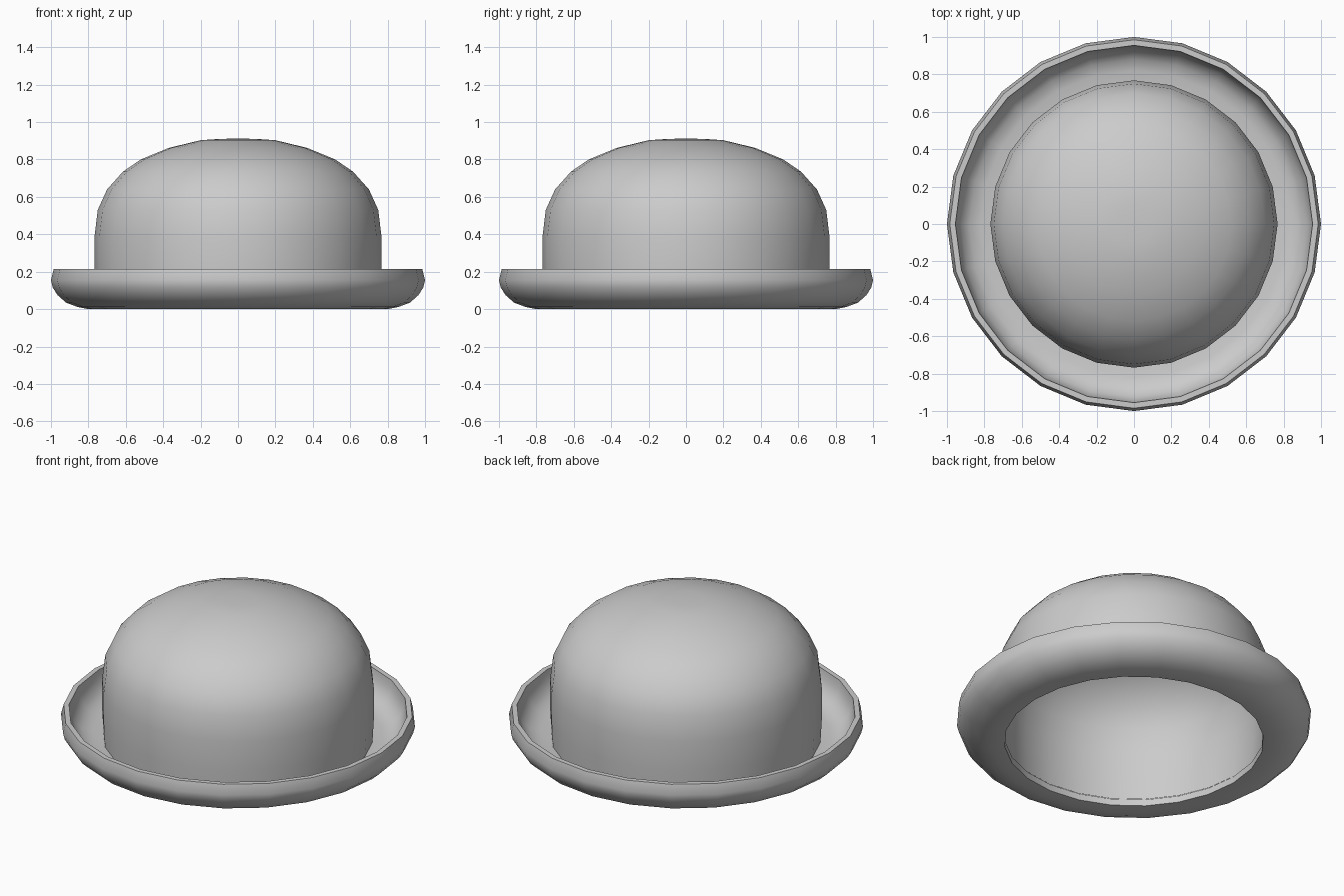
import bpy, bmesh, math

cube = bpy.data.objects.get("Cube")
if cube:
    bpy.data.objects.remove(cube, do_unlink=True)

SIDES = 24

felt = bpy.data.materials.new("grey_felt")
felt.use_nodes = True
GREY = (0.6, 0.6, 0.6, 1)
felt.diffuse_color = GREY
felt.node_tree.nodes["Principled BSDF"].inputs["Base Color"].default_value = GREY


def lathe(name, profile, closed):
    """Turn a list of (radius, height) points around the z axis."""
    bm = bmesh.new()
    verts = [bm.verts.new((0, r, z)) for r, z in profile]
    pairs = list(zip(verts, verts[1:]))
    if closed:
        pairs.append((verts[-1], verts[0]))
    edges = [bm.edges.new(p) for p in pairs]
    bmesh.ops.spin(bm, geom=verts + edges, cent=(0, 0, 0), axis=(0, 0, 1),
                   angle=math.tau, steps=SIDES, use_duplicate=False)
    bmesh.ops.remove_doubles(bm, verts=bm.verts, dist=0.0005)
    bmesh.ops.recalc_face_normals(bm, faces=bm.faces)
    mesh = bpy.data.meshes.new(name)
    bm.to_mesh(mesh)
    bm.free()
    mesh.materials.append(felt)
    obj = bpy.data.objects.new(name, mesh)
    bpy.context.collection.objects.link(obj)
    bpy.ops.object.select_all(action='DESELECT')
    obj.select_set(True)
    bpy.context.view_layer.objects.active = obj
    bpy.ops.object.shade_smooth_by_angle(angle=math.radians(50))
    return obj


# Domed crown: outer skin up to the top, then the inner skin back down
outer = [(0.76, 0.05), (0.768, 0.2), (0.768, 0.38), (0.75, 0.53), (0.7, 0.64),
         (0.615, 0.735), (0.52, 0.8), (0.37, 0.862), (0.2, 0.903), (0.1, 0.91),
         (0, 0.912)]
inner = [(max(r - 0.025, 0), z - 0.03 * (z > 0.3)) for r, z in reversed(outer)]
lathe("crown", outer + inner, False)

# Brim: flat ring with an open middle and an upturned rounded lip
lathe("brim", [(0.73, 0.045), (0.73, 0.005), (0.8, 0.0), (0.86, 0.012),
               (0.92, 0.035), (0.965, 0.075), (0.99, 0.115), (1.0, 0.155),
               (0.985, 0.215), (0.955, 0.215), (0.95, 0.16), (0.925, 0.105),
               (0.88, 0.065), (0.82, 0.05)], True)
